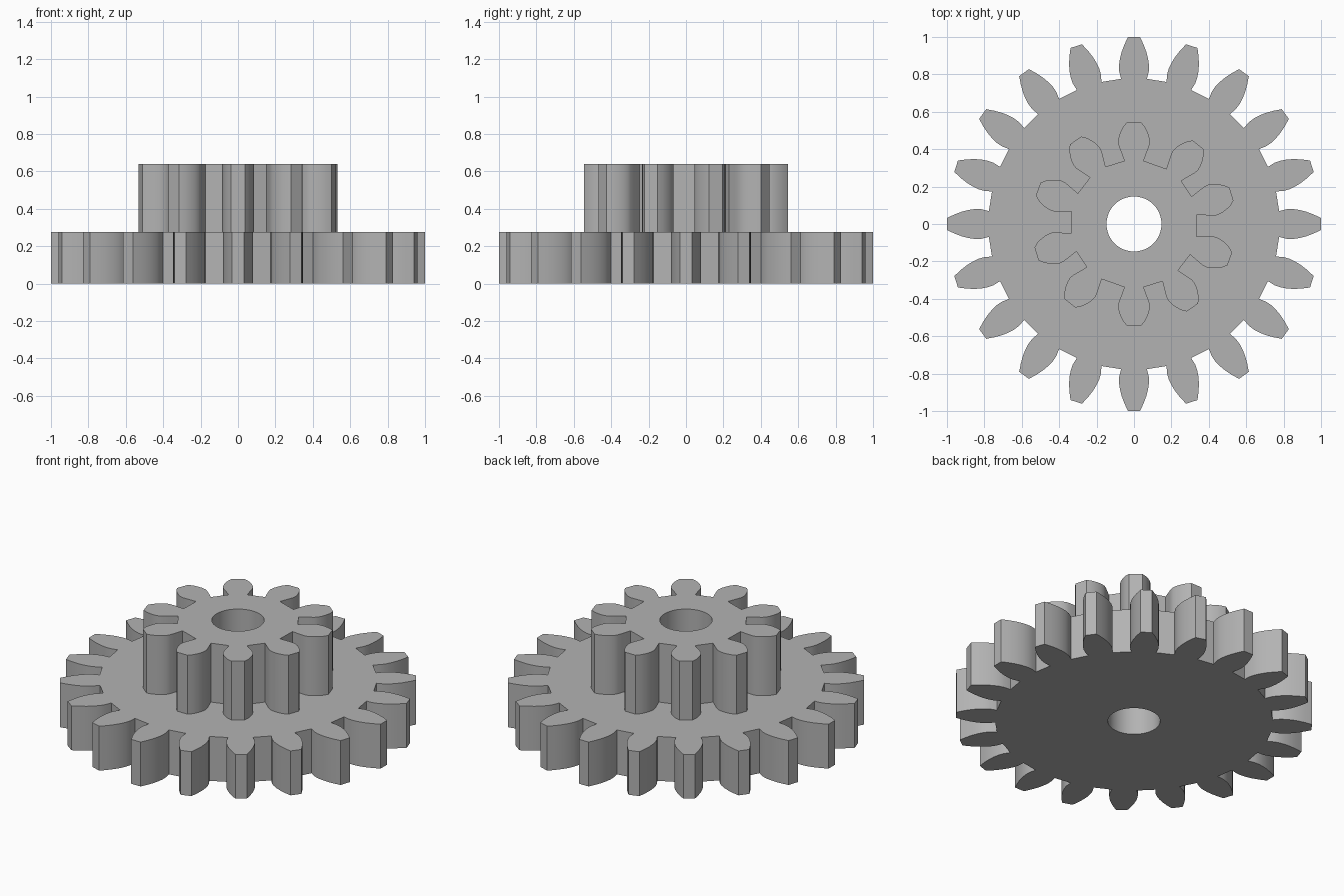
import bpy, bmesh, math

if "Cube" in bpy.data.objects:
    bpy.data.objects.remove(bpy.data.objects["Cube"])

BORE_RADIUS = 0.147
grey = bpy.data.materials.new("mid_grey")
grey.diffuse_color = (0.45, 0.45, 0.45, 1)
grey.use_nodes = True
grey.node_tree.nodes["Principled BSDF"].inputs["Base Color"].default_value = grey.diffuse_color


def gear_outline(angles, flank):
    """Closed outline: each tooth is a mirrored flank of (radius, half width)."""
    points = []
    tooth = [(r, -w) for r, w in flank] + [(r, w) for r, w in reversed(flank)]
    for degrees in angles:
        c, s = math.cos(math.radians(degrees)), math.sin(math.radians(degrees))
        points += [(r * c - w * s, r * s + w * c) for r, w in tooth]
    return points


def circle(radius, count):
    return [(radius * math.cos(2 * math.pi * i / count),
             radius * math.sin(2 * math.pi * i / count)) for i in range(count)]


def build_gear(name, outline, bottom, top, open_bottom=False):
    # filled profile with a round bore, extruded to a mesh
    curve = bpy.data.curves.new(name + "_profile", 'CURVE')
    curve.dimensions = '2D'
    curve.fill_mode = 'BOTH'
    curve.extrude = (top - bottom) / 2
    for loop in (outline, circle(BORE_RADIUS, 64)):
        spline = curve.splines.new('POLY')
        spline.points.add(len(loop) - 1)
        for point, (x, y) in zip(spline.points, loop):
            point.co = (x, y, 0, 1)
        spline.use_cyclic_u = True
    gear = bpy.data.objects.new(name, curve)
    bpy.context.collection.objects.link(gear)
    bpy.ops.object.select_all(action='DESELECT')
    gear.select_set(True)
    bpy.context.view_layer.objects.active = gear
    bpy.ops.object.convert(target='MESH')
    gear = bpy.context.object
    gear.name = name

    # weld caps to walls, and open the end that sits on another gear
    bm = bmesh.new()
    bm.from_mesh(gear.data)
    bmesh.ops.remove_doubles(bm, verts=bm.verts, dist=0.0001)
    bmesh.ops.recalc_face_normals(bm, faces=bm.faces)
    bmesh.ops.translate(bm, verts=bm.verts, vec=(0, 0, (bottom + top) / 2))
    if open_bottom:
        under = [f for f in bm.faces if f.normal.z < -0.9]
        bmesh.ops.delete(bm, geom=under, context='FACES')
    bm.to_mesh(gear.data)
    bm.free()
    gear.data.materials.clear()
    gear.data.materials.append(grey)
    bpy.ops.object.shade_smooth_by_angle(angle=math.radians(20))


# wide lower gear, 20 even teeth
large_flank = [(0.776, 0.069), (0.815, 0.079), (0.85, 0.080), (0.885, 0.075),
               (0.92, 0.066), (0.96, 0.051), (1.0, 0.032)]
build_gear("large_gear", gear_outline([18 * i for i in range(20)], large_flank),
           0, 0.275)

# narrow upper gear, 10 slightly uneven teeth repeating every half turn
small_flank = [(0.338, 0.051), (0.39, 0.071), (0.42, 0.082), (0.44, 0.085),
               (0.465, 0.081), (0.49, 0.073), (0.52, 0.058), (0.545, 0.037)]
half_turn = [90, 125, 160, 197, 231]
build_gear("small_gear",
           gear_outline(half_turn + [a + 180 for a in half_turn], small_flank),
           0.275, 0.64, open_bottom=True)
